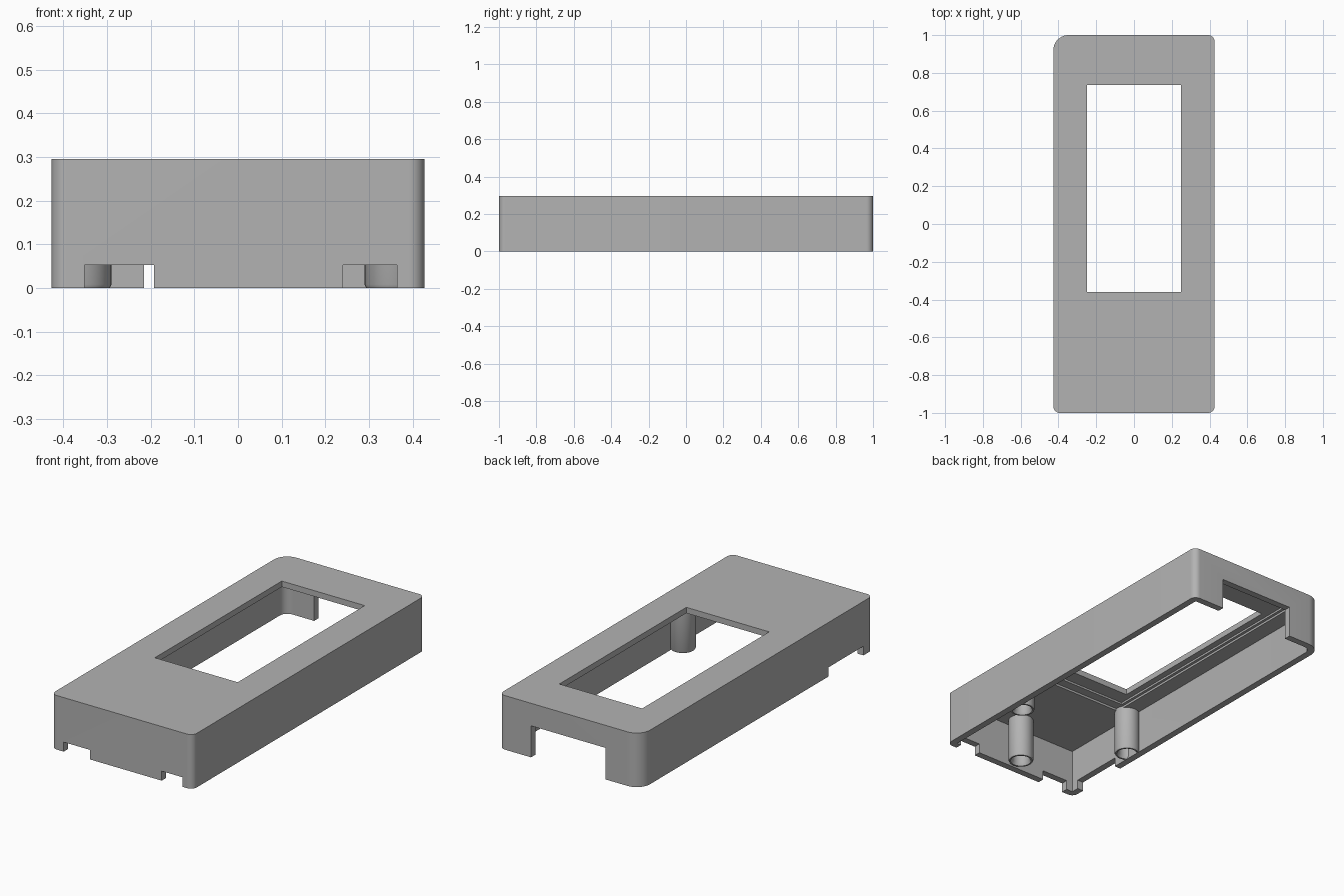
import bpy, bmesh, math
from mathutils import Vector

if "Cube" in bpy.data.objects:
    bpy.data.objects.remove(bpy.data.objects["Cube"])

HX, HY, TOP = 0.427, 1.0, 0.295
WALL, CEILING = 0.037, 0.24

grey = bpy.data.materials.new("matte_grey")
grey.use_nodes = True
grey.diffuse_color = (0.45, 0.45, 0.45, 1)
grey.node_tree.nodes["Principled BSDF"].inputs["Base Color"].default_value = grey.diffuse_color


def make_object(name, bm):
    bmesh.ops.recalc_face_normals(bm, faces=bm.faces)
    mesh = bpy.data.meshes.new(name)
    bm.to_mesh(mesh)
    bm.free()
    mesh.materials.append(grey)
    obj = bpy.data.objects.new(name, mesh)
    bpy.context.collection.objects.link(obj)
    return obj


def rounded_slab(name, x, y, z, radii):
    """Prism with one radius per corner: front left/right, back, counter-clockwise from -x -y."""
    bm = bmesh.new()
    corners = [(x[0], y[0]), (x[1], y[0]), (x[1], y[1]), (x[0], y[1])]
    ring = []
    for i, ((cx, cy), r) in enumerate(zip(corners, radii)):
        sx, sy = (1 if i in (0, 3) else -1), (1 if i < 2 else -1)
        steps = 10 if r else 0
        for k in range(steps + 1):
            a = math.pi + (i + k / max(steps, 1)) * math.pi / 2
            ring.append(bm.verts.new((cx + r * (sx + math.cos(a)),
                                      cy + r * (sy + math.sin(a)), z[0])))
    face = bm.faces.new(ring)
    out = bmesh.ops.extrude_face_region(bm, geom=[face])
    top = [v for v in out["geom"] if isinstance(v, bmesh.types.BMVert)]
    bmesh.ops.translate(bm, verts=top, vec=(0, 0, z[1] - z[0]))
    return make_object(name, bm)


def cut(target, x, y, z, radii=(0, 0, 0, 0)):
    cutter = rounded_slab("cutter", x, y, z, radii)
    cutter.hide_render = True
    mod = target.modifiers.new("cut", "BOOLEAN")
    mod.operation, mod.solver, mod.object = "DIFFERENCE", "EXACT", cutter
    bpy.context.view_layer.objects.active = target
    bpy.ops.object.modifier_apply(modifier=mod.name)
    bpy.data.objects.remove(cutter)


def smooth(obj):
    bpy.ops.object.select_all(action="DESELECT")
    obj.select_set(True)
    bpy.context.view_layer.objects.active = obj
    bpy.ops.object.shade_smooth_by_angle(angle=math.radians(30))


# Outer shell, hollow from below
shell = rounded_slab("case_shell", (-HX, HX), (-HY, HY), (0, TOP), (0.035, 0.035, 0.035, 0.08))
ix, iy = HX - WALL, HY - WALL
cut(shell, (-ix, ix), (-iy, iy), (-0.1, CEILING), (0, 0, 0, 0.045))

# Stepped screen recess in the ceiling, then the window
cut(shell, (-0.30, 0.30), (-0.49, 0.94), (0.1, 0.252))
cut(shell, (-0.285, 0.285), (-0.44, 0.92), (0.1, 0.263))
cut(shell, (-0.25, 0.25), (-0.36, 0.735), (0.1, 0.4))

# Openings in the walls: two in front, one at the side, a tall one at the back
cut(shell, (-0.352, -0.193), (-1.1, -0.94), (-0.1, 0.052))
cut(shell, (0.24, 0.364), (-1.1, -0.94), (-0.1, 0.052))
cut(shell, (-0.5, -0.37), (-0.92, -0.62), (-0.1, 0.05))
cut(shell, (-0.215, 0.235), (0.94, 1.1), (-0.1, 0.172))
smooth(shell)


def screw_post(name, x, y, radius=0.065, bore=0.045, depth=0.15):
    """Hollow post spun from its half section."""
    bm = bmesh.new()
    section = [(0, depth), (bore, depth), (bore, 0.015), (bore + 0.008, 0),
               (radius - 0.004, 0), (radius, 0.008), (radius, CEILING + 0.01), (0, CEILING + 0.01)]
    verts = [bm.verts.new((r, 0, z)) for r, z in section]
    edges = [bm.edges.new(pair) for pair in zip(verts, verts[1:])]
    bmesh.ops.spin(bm, geom=verts + edges, cent=(0, 0, 0), axis=(0, 0, 1),
                   angle=math.tau, steps=40, use_merge=False)
    bmesh.ops.remove_doubles(bm, verts=bm.verts, dist=0.0005)
    bmesh.ops.translate(bm, verts=bm.verts, vec=Vector((x, y, 0)))
    smooth(make_object(name, bm))


# Screw posts under the solid part of the lid
screw_post("left_post", 0.355, -0.48)
screw_post("right_post", -0.355, -0.48)
screw_post("front_post", 0.02, -0.89)
